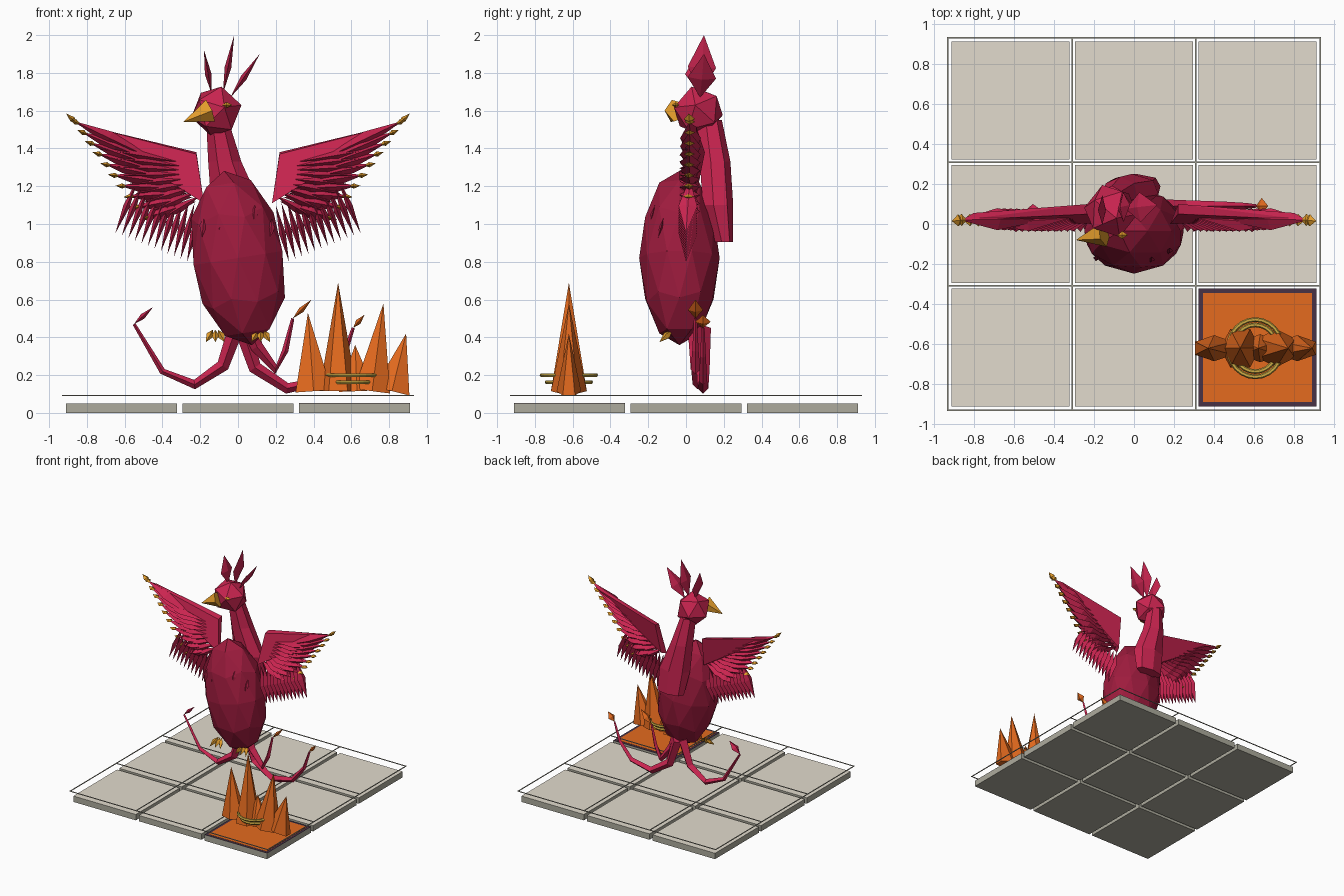
import bpy, bmesh, math
from mathutils import Vector as V, Matrix

if "Cube" in bpy.data.objects:
    bpy.data.objects.remove(bpy.data.objects["Cube"])


def material(name, rgb):
    m = bpy.data.materials.new(name)
    m.use_nodes = True
    col = (*rgb, 1)
    m.diffuse_color = col
    m.node_tree.nodes["Principled BSDF"].inputs["Base Color"].default_value = col
    return m


crimson = material("crimson", (0.59, 0.018, 0.08))
deep = material("deep crimson", (0.34, 0.011, 0.047))
gold = material("gold", (0.78, 0.34, 0.025))
brass = material("brass", (0.62, 0.42, 0.06))
orange = material("flame orange", (0.78, 0.145, 0.013))
pale = material("pale stone", (0.76, 0.71, 0.61))
grey = material("grey stone", (0.42, 0.41, 0.34))
plum = material("plum border", (0.065, 0.032, 0.06))


def finish(name, bm, mat):
    bmesh.ops.recalc_face_normals(bm, faces=bm.faces)
    me = bpy.data.meshes.new(name)
    bm.to_mesh(me)
    bm.free()
    me.materials.append(mat)
    ob = bpy.data.objects.new(name, me)
    bpy.context.collection.objects.link(ob)
    return ob


def box(bm, center, size):
    mat = Matrix.Translation(center) @ Matrix.Diagonal((*size, 1))
    bmesh.ops.create_cube(bm, size=1, matrix=mat)


def leaf(bm, base, tip, across, depth, at=0.45):
    # Long diamond: 'across' in the xz plane, 'depth' along y
    base, tip = V(base), V(tip)
    axis = tip - base
    side = axis.cross(V((0, 1, 0))).normalized()
    mid = base + axis * at
    out = side.cross(axis).normalized()
    ring = [mid + side * across / 2, mid + out * depth / 2,
            mid - side * across / 2, mid - out * depth / 2]
    vs = [bm.verts.new(p) for p in [base, tip] + ring]
    for i in range(4):
        a, b = vs[2 + i], vs[2 + (i + 1) % 4]
        bm.faces.new((vs[0], a, b))
        bm.faces.new((vs[1], b, a))


def loft(bm, rings):
    # Joins rings of points with quads and caps the ends
    loops = [[bm.verts.new(p) for p in r] for r in rings]
    n = len(loops[0])
    for a, b in zip(loops, loops[1:]):
        for i in range(n):
            j = (i + 1) % n
            bm.faces.new((a[i], a[j], b[j], b[i]))
    bm.faces.new(loops[0])
    bm.faces.new(loops[-1])


def spike(bm, base, tip, rx, ry, n=5):
    # Pyramid with its base turned toward the tip
    base, tip = V(base), V(tip)
    rot = (tip - base).to_track_quat('Z', 'Y')
    vs = []
    for i in range(n):
        t = math.tau * i / n
        vs.append(bm.verts.new(base + rot @ V((rx * math.cos(t), ry * math.sin(t), 0))))
    top = bm.verts.new(tip)
    bm.faces.new(vs)
    for i in range(n):
        bm.faces.new((vs[i], vs[(i + 1) % n], top))


def lerp(a, b, t):
    return V(a).lerp(V(b), t)


# Stone floor of nine tiles, pale on top and grey elsewhere
bm = bmesh.new()
for i in (-1, 0, 1):
    for j in (-1, 0, 1):
        box(bm, (i * 0.617, j * 0.617, 0.025), (0.588, 0.588, 0.05))
floor = finish("floor_tiles", bm, grey)
floor.data.materials.append(pale)
for f in floor.data.polygons:
    f.material_index = int(f.normal.z > 0.5)

# Thin grid of lines above the floor
bm = bmesh.new()
for c in (-0.929, -0.309, 0.309, 0.929):
    box(bm, (c, 0, 0.093), (0.007, 1.866, 0.005))
    box(bm, (0, c, 0.093), (1.866, 0.007, 0.005))
finish("grid_lines", bm, grey)

# Painted fire tile
for name, size, z, mat in (("fire_tile_border", 0.588, 0.0505, plum),
                           ("fire_tile_panel", 0.545, 0.052, orange)):
    bm = bmesh.new()
    box(bm, (0.617, -0.617, z), (size, size, 0.002))
    finish(name, bm, mat)

# Flames
bm = bmesh.new()
for x, tx, h, r in ((0.4, 0.37, 0.53, 0.065), (0.53, 0.53, 0.69, 0.1), (0.63, 0.62, 0.36, 0.07),
                    (0.71, 0.77, 0.58, 0.095), (0.815, 0.89, 0.42, 0.065)):
    spike(bm, (x, -0.62, 0.115), (tx, -0.62, h), r, 0.11, 6)
finish("flames", bm, orange)

# Rings around the flames
bm = bmesh.new()
for z, r in ((0.2, 0.135), (0.163, 0.11)):
    rings = []
    for i in range(24):
        t = math.tau * i / 24
        d = V((math.cos(t), math.sin(t) * 1.06, 0))
        rings.append([bm.verts.new(V((0.605, -0.62, z)) + d * (r + 0.011 * math.cos(u))
                                   + V((0, 0, 0.011 * math.sin(u))))
                      for u in (k * math.tau / 6 for k in range(6))])
    for i in range(24):
        a, b = rings[i], rings[(i + 1) % 24]
        for k in range(6):
            m = (k + 1) % 6
            bm.faces.new((a[k], a[m], b[m], b[k]))
finish("flame_rings", bm, brass)

# Body and head: faceted balls
bm = bmesh.new()
place = Matrix.Translation((0, -0.035, 0.82)) @ Matrix.Rotation(math.radians(-9), 4, 'Y')
bmesh.ops.create_icosphere(bm, subdivisions=2, radius=1,
                           matrix=place @ Matrix.Diagonal((0.25, 0.213, 0.467, 1)))
finish("body", bm, deep)
bm = bmesh.new()
tilt = Matrix.Rotation(math.radians(12), 4, 'Y') @ Matrix.Rotation(math.radians(15), 4, 'X')
bmesh.ops.create_icosphere(bm, subdivisions=1, radius=0.138,
                           matrix=Matrix.Translation((-0.115, 0.065, 1.597)) @ tilt)
finish("head", bm, crimson)

# Neck with a mantle spreading down the back
bm = bmesh.new()
loft(bm, [[(x + rx * math.cos(t), y + ry * math.sin(t), z)
           for t in (k * math.tau / 7 + math.pi / 2 for k in range(7))]
          for x, y, z, rx, ry in ((-0.11, 0.12, 1.55, 0.06, 0.07), (-0.07, 0.15, 1.33, 0.09, 0.085),
                                  (-0.01, 0.165, 1.1, 0.135, 0.085), (0.01, 0.2, 0.905, 0.125, 0.05))])
finish("neck", bm, crimson)

# Breast feathers lying on the body
bm = bmesh.new()
for x, y, z in ((-0.18, -0.155, 1.04), (-0.09, -0.185, 1.08), (0.09, -0.165, 1.1), (0.18, -0.12, 1.03)):
    leaf(bm, (x, y, z), (x - 0.01, y - 0.03, z - 0.11), 0.04, 0.02)
finish("breast_feathers", bm, deep)

# Beak and eye
bm = bmesh.new()
spike(bm, (-0.15, -0.05, 1.6), (-0.29, -0.08, 1.54), 0.065, 0.065, 5)
finish("beak", bm, gold)
bm = bmesh.new()
leaf(bm, (-0.085, -0.055, 1.63), (-0.03, -0.055, 1.63), 0.03, 0.04)
finish("eye", bm, gold)

# Crest
bm = bmesh.new()
for base, tip in (((-0.14, 0.07, 1.69), (-0.18, 0.07, 1.92)), ((-0.08, 0.075, 1.69), (-0.02, 0.095, 2.0)),
                  ((-0.04, 0.075, 1.67), (0.115, 0.095, 1.9))):
    leaf(bm, base, tip, 0.035, 0.15)
finish("crest", bm, crimson)

# Wings
for s, side in ((1, "left"), (-1, "right")):
    # Wing arm, a wedge from shoulder to tip
    bm = bmesh.new()
    for p in ((0.22, 0.1, 1.38), (0.22, 0.05, 1.37), (0.18, 0.0, 1.11), (0.2, 0.05, 1.13),
              (0.86, 0.02, 1.535), (0.8, 0.055, 1.515)):
        bm.verts.new((s * p[0], p[1], p[2]))
    bmesh.ops.convex_hull(bm, input=bm.verts)
    finish(side + "_wing_arm", bm, crimson)

    # Long outer feathers with gold tips
    bm, tips = bmesh.new(), bmesh.new()
    n = 10
    for i in range(n):
        t = i / (n - 1)
        root = lerp((0.4, 0.03, 1.32), (0.22, 0.03, 1.12), t)
        tip = lerp((0.87, 0.02, 1.545), (0.5, 0.01, 1.03), t)
        root.x, tip.x = root.x * s, tip.x * s
        leaf(bm, root, tip, 0.075, 0.11, 0.6)
        d = (tip - root).normalized()
        leaf(tips, tip - d * 0.04, tip + d * 0.025, 0.028, 0.06)
    leaf(tips, (s * 0.85, 0.02, 1.53), (s * 0.91, 0.015, 1.585), 0.03, 0.06)
    finish(side + "_wing_long_feathers", bm, crimson)
    finish(side + "_wing_gold_tips", tips, gold)

    # Middle and hanging rows
    bm = bmesh.new()
    rows = (((0.32, 0.03, 1.33), (0.2, 0.03, 1.15), (0.74, 0, 1.4), (0.42, 0, 1.02), 9, 0.05),
            ((0.53, 0.02, 1.24), (0.2, 0.02, 1.1), (0.65, 0.0, 0.95), (0.27, 0.0, 0.8), 12, 0.035))
    for r0, r1, t0, t1, n, w in rows:
        for i in range(n):
            root, tip = lerp(r0, r1, i / (n - 1)), lerp(t0, t1, i / (n - 1))
            root.x, tip.x = root.x * s, tip.x * s
            leaf(bm, root, tip, w, 0.1, 0.5)
    finish(side + "_wing_short_feathers", bm, crimson)

# Feet with splayed toes
bm = bmesh.new()
for x in (-0.12, 0.12):
    for dx in (-0.045, 0, 0.045):
        leaf(bm, (x + dx * 0.3, -0.07, 0.44), (x + dx * 1.1, -0.14, 0.375), 0.04, 0.04)
finish("feet", bm, gold)


# Curling tail plumes, each a tapering bent strip with a leaf tip
def plume(name, path, tip, tip_mat, y):
    bm = bmesh.new()
    rings = []
    pts = [V((x, y, z)) for x, z in path]
    for i, p in enumerate(pts):
        d = pts[min(i + 1, len(pts) - 1)] - pts[max(i - 1, 0)]
        side = d.cross(V((0, 1, 0))).normalized()
        w = 0.042 * (1 - 0.8 * i / (len(pts) - 1))
        rings.append([p + side * w, p + V((0, w, 0)), p - side * w, p - V((0, w, 0))])
    loft(bm, rings)
    finish(name, bm, crimson)
    bm = bmesh.new()
    leaf(bm, pts[-1], (tip[0], y, tip[1]), 0.03, 0.08)
    finish(name + "_tip", bm, tip_mat)


plume("right_tail_plume", ((-0.01, 0.45), (-0.08, 0.25), (-0.23, 0.15), (-0.4, 0.22), (-0.55, 0.47)),
      (-0.45, 0.56), crimson, 0.06)
plume("middle_tail_plume", ((0.06, 0.45), (0.1, 0.35), (0.2, 0.23), (0.25, 0.33), (0.29, 0.5)),
      (0.39, 0.6), orange, 0.05)
plume("left_tail_plume", ((0.02, 0.45), (0.09, 0.24), (0.26, 0.13), (0.45, 0.17), (0.56, 0.3), (0.61, 0.45)),
      (0.67, 0.52), orange, 0.09)
